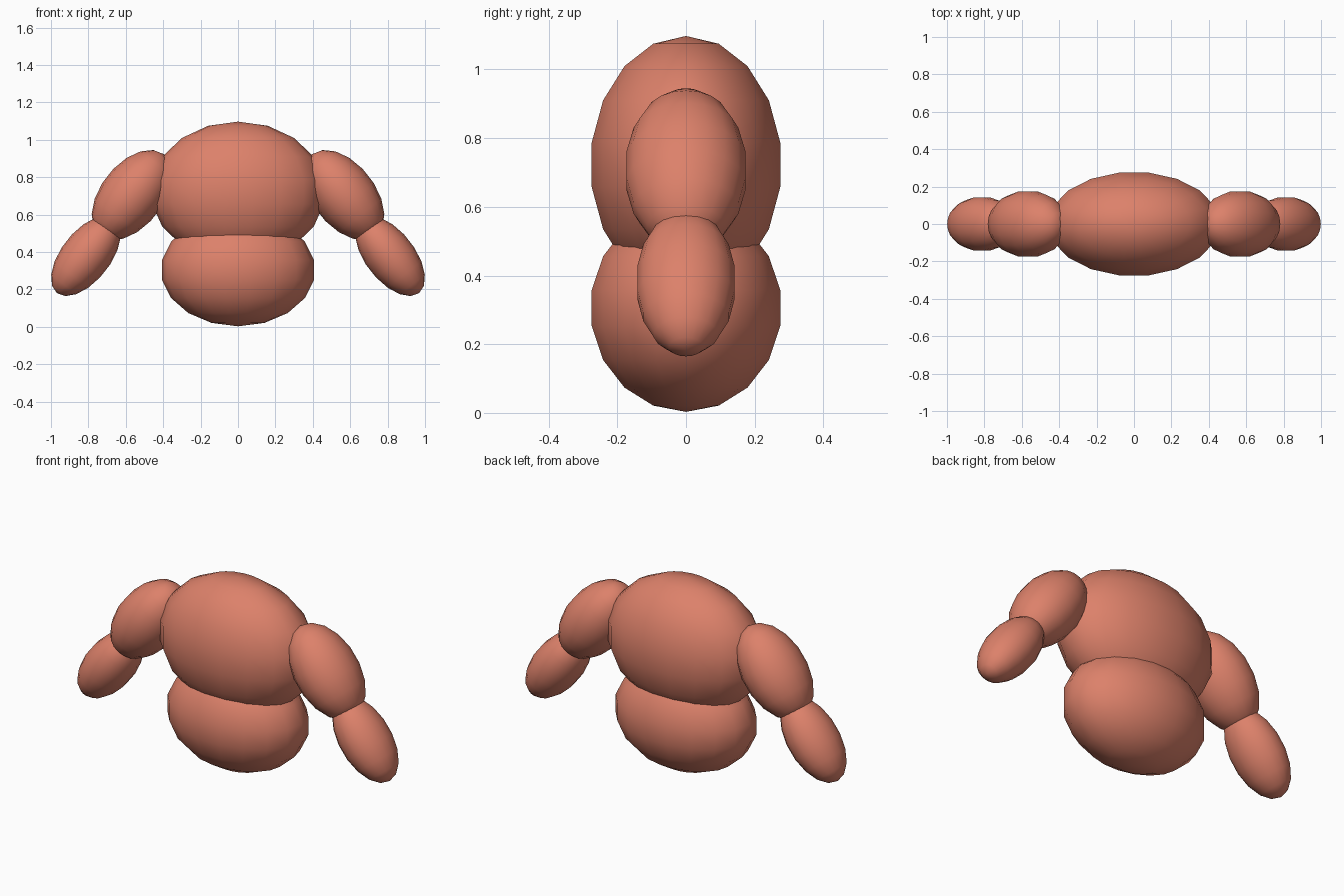
import bpy, bmesh, math
from mathutils import Matrix

if "Cube" in bpy.data.objects:
    bpy.data.objects.remove(bpy.data.objects["Cube"])

clay = bpy.data.materials.new("terracotta")
clay.diffuse_color = (0.72, 0.22, 0.145, 1)
clay.use_nodes = True
clay.node_tree.nodes["Principled BSDF"].inputs["Base Color"].default_value = clay.diffuse_color


def ellipsoid(name, center, radii, tilt=0.0):
    """Smooth 18 x 9 sphere, scaled, then leaned about the y axis (degrees)."""
    bm = bmesh.new()
    bmesh.ops.create_uvsphere(bm, u_segments=18, v_segments=9, radius=1)
    # line a column of vertices up with the x axis
    v = max(bm.verts, key=lambda p: math.hypot(p.co.x, p.co.y)).co
    turn = Matrix.Rotation(-math.atan2(v.y, v.x), 4, 'Z')
    place = (Matrix.Translation(center)
             @ Matrix.Rotation(math.radians(tilt), 4, 'Y')
             @ Matrix.Diagonal((*radii, 1)) @ turn)
    bm.transform(place)
    for f in bm.faces:
        f.smooth = True
    mesh = bpy.data.meshes.new(name)
    bm.to_mesh(mesh)
    bm.free()
    mesh.materials.append(clay)
    obj = bpy.data.objects.new(name, mesh)
    bpy.context.collection.objects.link(obj)
    return obj


# Torso
ellipsoid("chest", (0, 0, 0.7225), (0.467, 0.283, 0.375))
ellipsoid("belly", (0, 0, 0.305), (0.413, 0.283, 0.302))

# Arms, leaning outwards and down on both sides
for side, s in (("left", -1), ("right", 1)):
    ellipsoid(side + "_upper_arm", (s * 0.567, 0, 0.705),
              (0.167, 0.179, 0.277), -38 * s)
    ellipsoid(side + "_forearm", (s * 0.813, 0, 0.379),
              (0.132, 0.146, 0.252), -38 * s)
